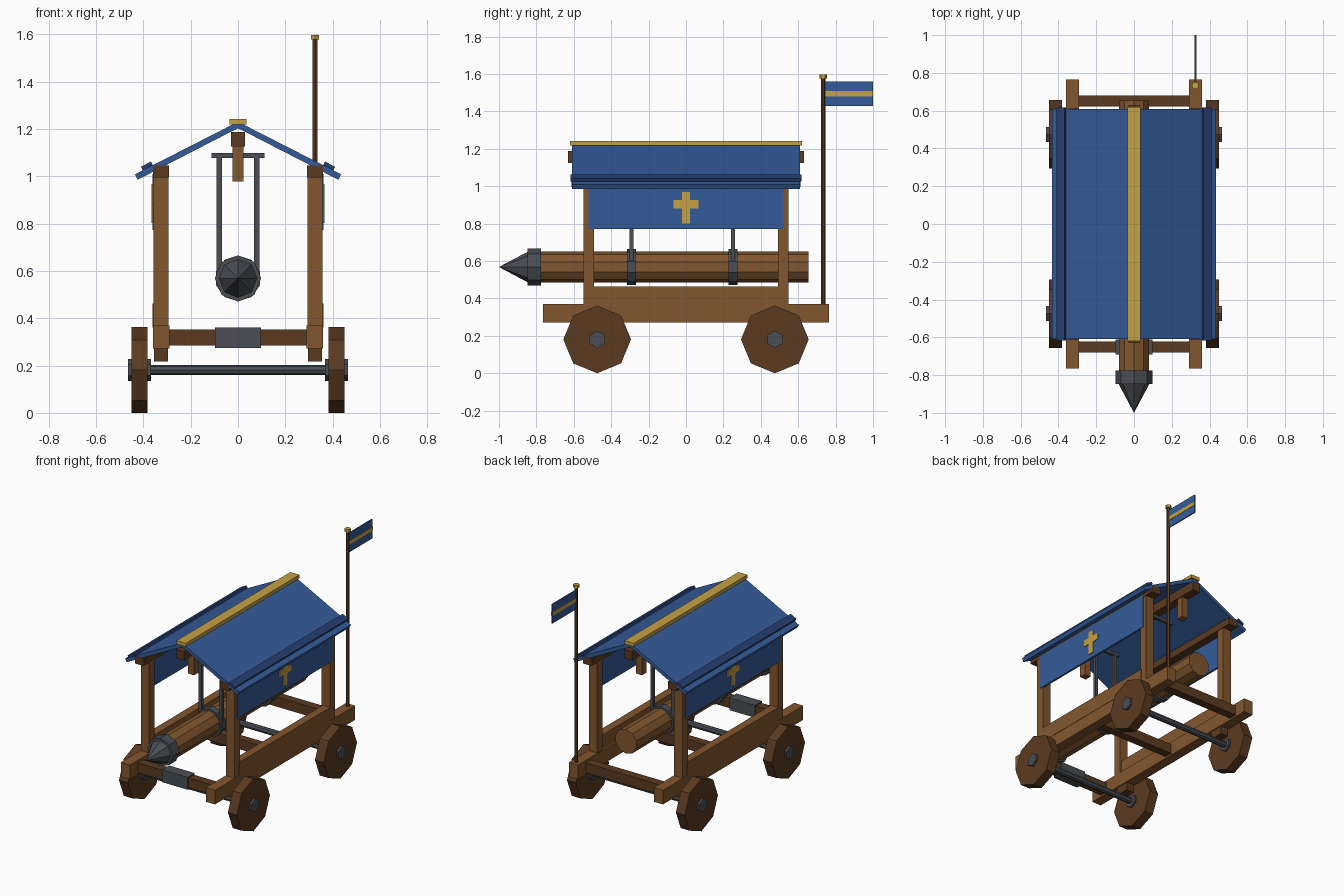
import bpy, bmesh, math
from mathutils import Matrix

if "Cube" in bpy.data.objects:
    bpy.data.objects.remove(bpy.data.objects["Cube"])


def material(name, rgb):
    m = bpy.data.materials.new(name)
    m.diffuse_color = (*rgb, 1)
    m.use_nodes = True
    m.node_tree.nodes["Principled BSDF"].inputs["Base Color"].default_value = m.diffuse_color
    return m


WOOD = material("oak wood", (0.222, 0.094, 0.027))
DARK = material("dark wood", (0.105, 0.043, 0.015))
BLUE = material("blue", (0.034, 0.105, 0.32))
NAVY = material("dark blue", (0.019, 0.052, 0.17))
GOLD = material("gold", (0.57, 0.36, 0.058))
IRON = material("iron", (0.068, 0.076, 0.088))


def finish(name, bm, mat):
    bmesh.ops.recalc_face_normals(bm, faces=bm.faces)
    mesh = bpy.data.meshes.new(name)
    bm.to_mesh(mesh)
    bm.free()
    mesh.materials.append(mat)
    ob = bpy.data.objects.new(name, mesh)
    bpy.context.collection.objects.link(ob)
    return ob


def box(name, mat, x, y, z):
    """Box from (min, max) pairs."""
    bm = bmesh.new()
    size = [abs(b - a) for a, b in (x, y, z)]
    mid = [(a + b) / 2 for a, b in (x, y, z)]
    bmesh.ops.create_cube(bm, size=1, matrix=Matrix.Translation(mid) @ Matrix.Diagonal((*size, 1)))
    return finish(name, bm, mat)


def lathe(name, mat, axis, centre, rings, sides):
    """Stack of (position, radius) rings along an axis, first corner pointing up."""
    bm = bmesh.new()
    loops = []
    for t, r in rings:
        loop = []
        for i in range(sides):
            a = 2 * math.pi * i / sides
            u, v = r * math.sin(a), r * math.cos(a)
            p = {"X": (t, centre[0] + u, centre[1] + v),
                 "Y": (centre[0] + u, t, centre[1] + v),
                 "Z": (centre[0] + u, centre[1] + v, t)}[axis]
            loop.append(bm.verts.new(p))
        loops.append(loop)
    for a, b in zip(loops, loops[1:]):
        for i in range(sides):
            j = (i + 1) % sides
            bm.faces.new((a[i], a[j], b[j], b[i]))
    bm.faces.new(loops[0])
    bm.faces.new(loops[-1])
    bmesh.ops.remove_doubles(bm, verts=bm.verts, dist=1e-5)
    return finish(name, bm, mat)


def prism(name, mat, profile, y):
    """Extrude an x-z profile along y."""
    bm = bmesh.new()
    face = bm.faces.new([bm.verts.new((px, y[0], pz)) for px, pz in profile])
    ext = bmesh.ops.extrude_face_region(bm, geom=[face])
    verts = [g for g in ext["geom"] if isinstance(g, bmesh.types.BMVert)]
    bmesh.ops.translate(bm, verts=verts, vec=(0, y[1] - y[0], 0))
    return finish(name, bm, mat)


for s, side in ((1, "right"), (-1, "left")):
    def sx(a, b):
        return tuple(sorted((s * a, s * b)))

    # Chassis rail, sill, wall plate
    box(f"{side}_rail", WOOD, sx(0.29, 0.36), (-0.765, 0.765), (0.272, 0.37))
    box(f"{side}_sill", WOOD, sx(0.305, 0.362), (-0.5, 0.5), (0.36, 0.463))
    box(f"{side}_wall_plate", DARK, sx(0.291, 0.36), (-0.612, 0.612), (0.995, 1.045))

    # Cloth side panel with cross
    box(f"{side}_panel", BLUE, sx(0.346, 0.361), (-0.52, 0.522), (0.772, 1.01))
    box(f"{side}_cross_upright", GOLD, sx(0.361, 0.366), (-0.022, 0.022), (0.802, 0.968))
    for a in (-1, 1):
        box(f"{side}_cross_arm", GOLD, sx(0.361, 0.366), sorted((a * 0.022, a * 0.067)), (0.88, 0.926))

    # Roof slope and eave batten
    roof = [(0, 1.23), (0.435, 1.008), (0.424, 0.985), (0, 1.203)]
    batten = [(0.36, 1.046), (0.403, 1.024), (0.41, 1.04), (0.367, 1.062)]
    prism(f"{side}_roof", BLUE, [(s * x, z) for x, z in roof], (-0.61, 0.61))
    prism(f"{side}_roof_batten", NAVY, [(s * x, z) for x, z in batten], (-0.618, 0.618))

    for e, end in ((-1, "front"), (1, "back")):
        # Corner post, axle block, wheel, hub
        box(f"{side}_{end}_post", WOOD, sx(0.294, 0.358), (e * 0.52 - 0.029, e * 0.52 + 0.029), (0.36, 1.0))
        yw = e * 0.475
        box(f"{side}_{end}_axle_block", DARK, sx(0.296, 0.355), (yw - 0.05, yw + 0.05), (0.217, 0.274))
        lathe(f"{side}_{end}_wheel", DARK, "X", (yw, 0.181), [(s * 0.382, 0.181), (s * 0.45, 0.181)], 8)
        lathe(f"{side}_{end}_hub", IRON, "X", (yw, 0.181), [(s * 0.368, 0.046), (s * 0.465, 0.046)], 6)

for e, end in ((-1, "front"), (1, "back")):
    # Axle, cross beam, king post
    lathe(f"{end}_axle", IRON, "X", (e * 0.475, 0.181), [(-0.37, 0.021), (0.37, 0.021)], 8)
    box(f"{end}_cross_beam", DARK, (-0.292, 0.292), (e * 0.65 - 0.029, e * 0.65 + 0.029), (0.284, 0.352))
    box(f"{end}_king_post", WOOD, (-0.024, 0.024), (e * 0.49 - 0.024, e * 0.49 + 0.024), (0.978, 1.13))
box("middle_cross_beam", DARK, (-0.292, 0.292), (-0.029, 0.029), (0.284, 0.352))
box("front_beam_clamp", IRON, (-0.098, 0.098), (-0.69, -0.612), (0.275, 0.36))

# Ridge
box("ridge_beam", DARK, (-0.03, 0.03), (-0.63, 0.63), (1.125, 1.187))
box("ridge_cap", GOLD, (-0.035, 0.035), (-0.62, 0.62), (1.218, 1.242))

# Ram log with iron collar and point
RAM = (0, 0.568)
lathe("ram_log", WOOD, "Y", RAM, [(-0.8, 0.084), (0.655, 0.084)], 10)
lathe("ram_collar", IRON, "Y", RAM, [(-0.848, 0.098), (-0.775, 0.098)], 8)
lathe("ram_point", IRON, "Y", RAM, [(-1.0, 0.0), (-0.84, 0.085)], 8)

# Ram slings: band, two rods and a hanger bar
for y in (-0.291, 0.251):
    lathe("sling_band", IRON, "Y", RAM, [(y - 0.024, 0.097), (y + 0.024, 0.097)], 10)
    box("sling_bar", IRON, (-0.112, 0.112), (y - 0.011, y + 0.011), (1.076, 1.098))
    for s in (-1, 1):
        box("sling_rod", IRON, (s * 0.079 - 0.011, s * 0.079 + 0.011), (y - 0.01, y + 0.01), (0.6, 1.08))

# Flagpole with finial and striped flag
POLE = (0.325, 0.733)
lathe("flagpole", DARK, "Z", POLE, [(0.36, 0.012), (1.58, 0.012)], 6)
lathe("pole_finial", GOLD, "Z", POLE, [(1.577, 0.02), (1.597, 0.02)], 6)
box("flag", BLUE, (0.321, 0.329), (0.738, 1.0), (1.428, 1.56))
for s in (-1, 1):
    box("flag_stripe", GOLD, sorted((0.325 + s * 0.004, 0.325 + s * 0.006)), (0.745, 1.0), (1.481, 1.508))
